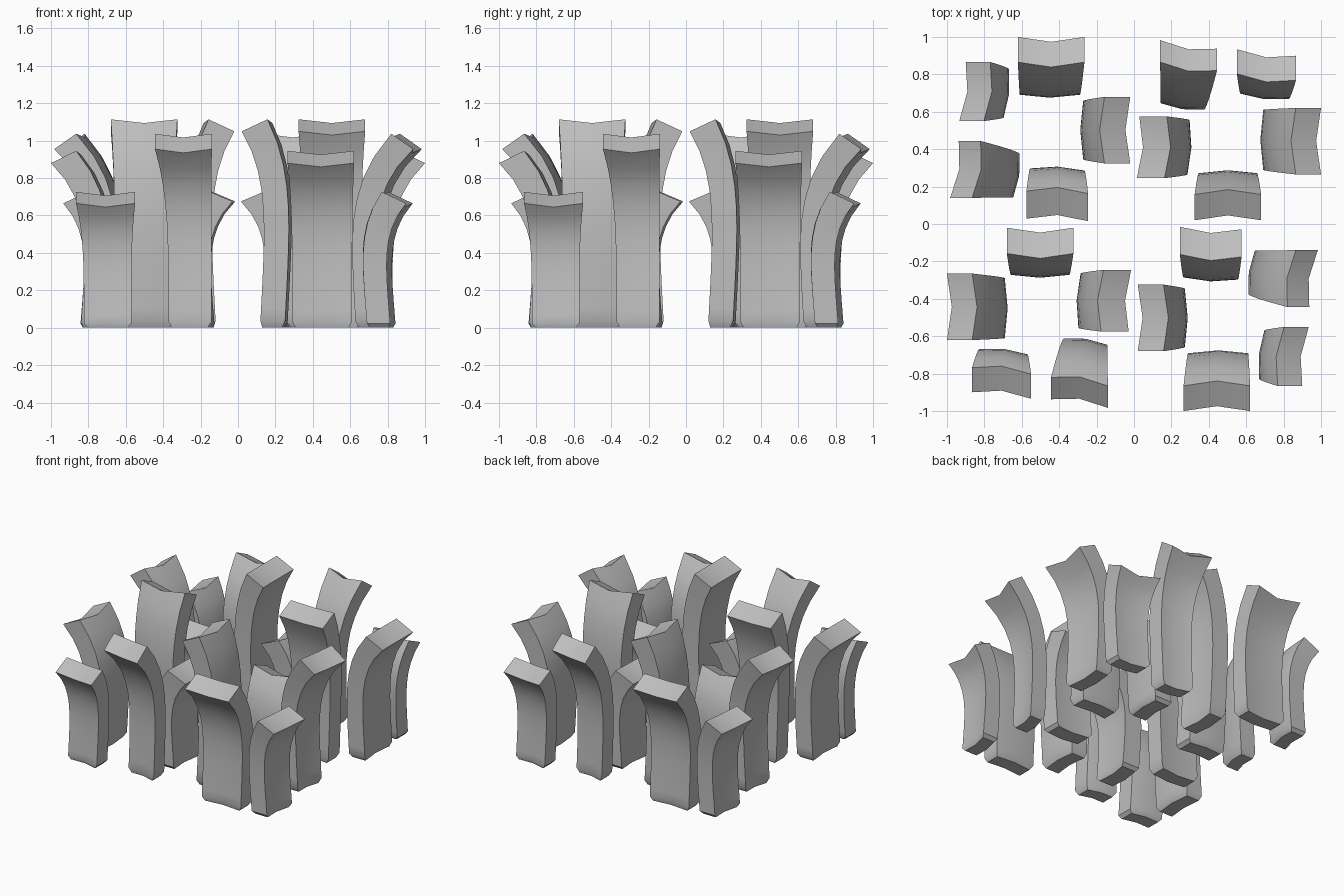
import bpy, bmesh, math

cube = bpy.data.objects.get("Cube")
if cube:
    bpy.data.objects.remove(cube, do_unlink=True)

grey = bpy.data.materials.new("plain_grey")
grey.use_nodes = True
colour = (0.52, 0.52, 0.52, 1)
grey.diffuse_color = colour
grey.node_tree.nodes["Principled BSDF"].inputs["Base Color"].default_value = colour

STEPS = 10


def section(t, foot_y, tip_z, reach, tilt, thick, foot_x, tip_x, foot_half, tip_half, slope):
    """Six-sided section at t (0 = foot, 1 = tip) of a blade curling towards -y."""
    flare = t ** 4
    x = foot_x + (tip_x - foot_x) * flare
    half = foot_half + (tip_half - foot_half) * flare
    depth = thick + .02 * flare
    # Slight inward waist, then a strong outward curl
    yf = foot_y + .055 * t - (reach + .055) * t ** 4.5
    zf = tip_z * t
    angle = math.radians(tilt) * t ** 3
    yb = yf + depth * math.cos(angle)
    zb = zf + depth * math.sin(angle)
    if t == 0:                           # narrowed foot
        half, yf, yb = half - .02, yf + .012, yb - .015
    bend = .014 + .012 * t ** 3          # centre line pushed backwards
    drop = .02 * flare                   # notch at the tip
    turn = slope * half
    return [(x - half, yf - turn, zf), (x, yf + bend, zf - drop), (x + half, yf + turn, zf),
            (x + half, yb + turn, zb), (x, yb + bend, zb - drop), (x - half, yb - turn, zb)]


def make_blade(name, **shape):
    """Loft the sections and place four quarter turns of the blade."""
    bm = bmesh.new()
    stations = [0, .035] + [i / STEPS for i in range(1, STEPS + 1)]
    rings = [[bm.verts.new(p) for p in section(t, **shape)] for t in stations]
    for a, b in zip(rings, rings[1:]):
        for j in range(6):
            k = (j + 1) % 6
            bm.faces.new((a[j], a[k], b[k], b[j]))
    # Foot and tip, each as two quads along the bend
    for r in (rings[0], rings[-1]):
        bm.faces.new((r[0], r[1], r[4], r[5]))
        bm.faces.new((r[1], r[2], r[3], r[4]))
    bmesh.ops.recalc_face_normals(bm, faces=bm.faces[:])
    mesh = bpy.data.meshes.new(name)
    bm.to_mesh(mesh)
    bm.free()
    mesh.materials.append(grey)

    for k in range(4):
        ob = bpy.data.objects.new(f"{name}_{k + 1}", mesh)
        ob.rotation_euler.z = k * math.pi / 2
        bpy.context.collection.objects.link(ob)
    bpy.ops.object.select_all(action='DESELECT')
    ob.select_set(True)
    bpy.context.view_layer.objects.active = ob
    bpy.ops.object.shade_smooth_by_angle(angle=math.radians(35))


# Outer blades
make_blade("tall_outer_blade", foot_y=-.84, tip_z=.88, reach=.16, tilt=26, thick=.13,
           foot_x=.45, tip_x=.443, foot_half=.16, tip_half=.178, slope=0)
make_blade("twisted_outer_blade", foot_y=-.77, tip_z=.955, reach=.19, tilt=35, thick=.123,
           foot_x=-.257, tip_x=-.292, foot_half=.115, tip_half=.152, slope=-.15)
make_blade("short_outer_blade", foot_y=-.83, tip_z=.665, reach=.087, tilt=25, thick=.125,
           foot_x=-.697, tip_x=-.708, foot_half=.127, tip_half=.158, slope=-.11)

# Inner blades
make_blade("short_inner_blade", foot_y=.13, tip_z=.675, reach=.108, tilt=23, thick=.14,
           foot_x=-.41, tip_x=-.41, foot_half=.145, tip_half=.165, slope=-.04)
make_blade("tall_inner_blade", foot_y=.118, tip_z=1.05, reach=.098, tilt=25, thick=.132,
           foot_x=.502, tip_x=.502, foot_half=.155, tip_half=.178, slope=0)
